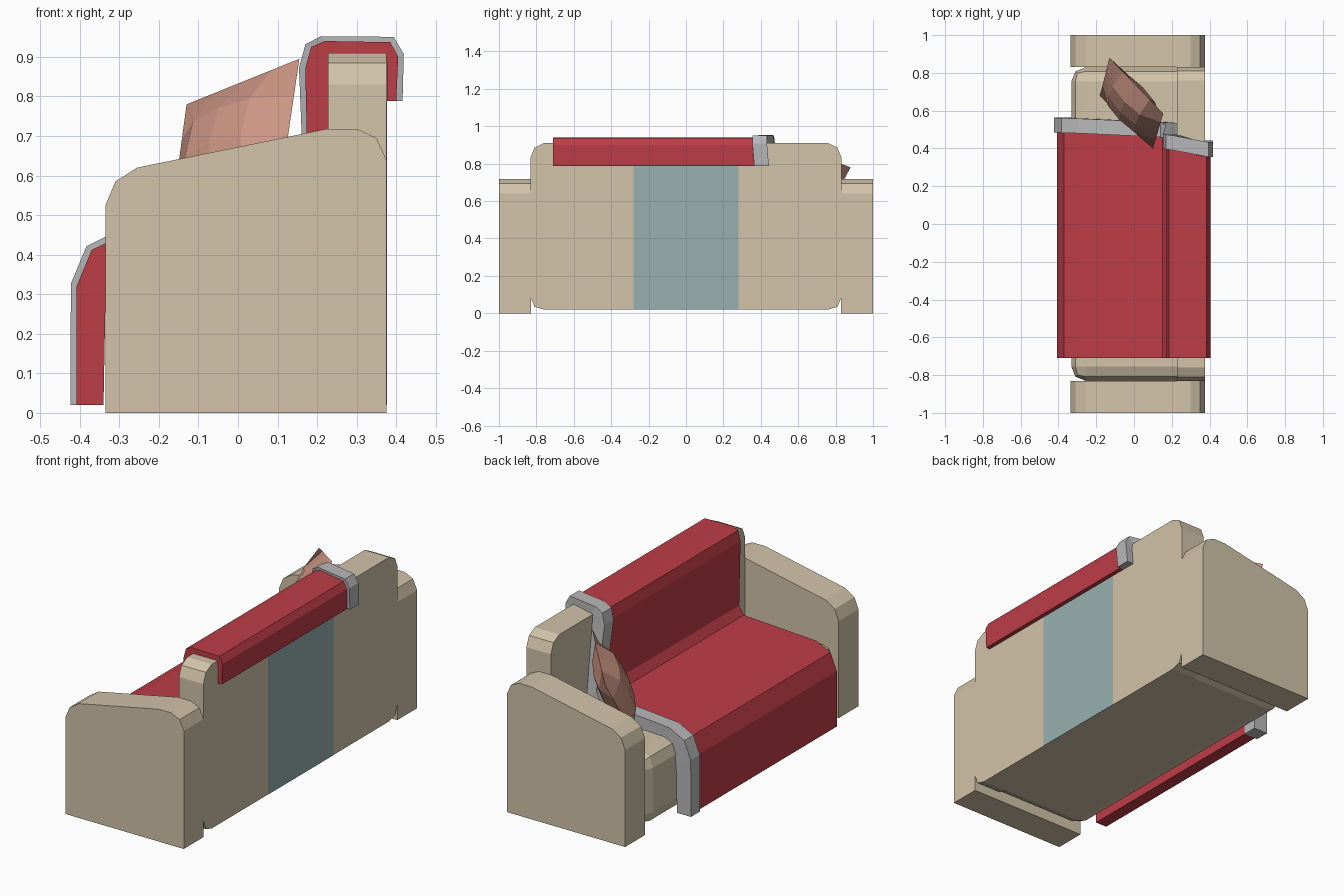
import bpy, bmesh
from mathutils import Vector

if "Cube" in bpy.data.objects:
    bpy.data.objects.remove(bpy.data.objects["Cube"])


def material(name, rgb):
    m = bpy.data.materials.new(name)
    lin = [((c / 255 + 0.055) / 1.055) ** 2.4 for c in rgb]
    m.diffuse_color = (*lin, 1)
    m.use_nodes = True
    m.node_tree.nodes["Principled BSDF"].inputs["Base Color"].default_value = m.diffuse_color
    return m


BEIGE = material("beige fabric", (210, 195, 169))
RED = material("red blanket", (190, 61, 71))
GREY = material("grey trim", (184, 184, 186))
TEAL = material("teal stripe", (151, 176, 176))
PINK = material("dusty pink", (205, 150, 132))


def finish(bm, name, mat):
    bmesh.ops.recalc_face_normals(bm, faces=bm.faces)
    me = bpy.data.meshes.new(name)
    bm.to_mesh(me)
    bm.free()
    me.materials.append(mat)
    ob = bpy.data.objects.new(name, me)
    bpy.context.collection.objects.link(ob)
    return ob


def prism(name, mat, start, end):
    """Solid between two matching outlines."""
    bm = bmesh.new()
    a = [bm.verts.new(p) for p in start]
    b = [bm.verts.new(p) for p in end]
    bm.faces.new(a)
    bm.faces.new(b)
    for i in range(len(a)):
        j = (i + 1) % len(a)
        bm.faces.new((a[i], a[j], b[j], b[i]))
    return finish(bm, name, mat)


def box(name, mat, lo, hi):
    (x0, y0, z0), (x1, y1, z1) = lo, hi
    outline = [(y0, z0), (y1, z0), (y1, z1), (y0, z1)]
    return prism(name, mat, [(x0, *p) for p in outline], [(x1, *p) for p in outline])


def strip(name, mat, outer, inner, ys0, ys1):
    """Thick bent band following a profile, with its own y at each point."""
    bm = bmesh.new()
    rings = [[bm.verts.new((o[0], s, o[1])), bm.verts.new((o[0], e, o[1])),
              bm.verts.new((i[0], e, i[1])), bm.verts.new((i[0], s, i[1]))]
             for o, i, s, e in zip(outer, inner, ys0, ys1)]
    for r, q in zip(rings, rings[1:]):
        for k in range(4):
            n = (k + 1) % 4
            bm.faces.new((r[k], r[n], q[n], q[k]))
    bm.faces.new(rings[0])
    bm.faces.new(rings[-1])
    return finish(bm, name, mat)


# Arms
arm = [(-.335, 0), (-.335, .525), (-.31, .585), (-.255, .62), (.225, .718),
       (.30, .718), (.35, .695), (.375, .64), (.375, 0)]
for side, name in ((-1, "arm_near"), (1, "arm_far")):
    prism(name, BEIGE, [(x, side * .83, z) for x, z in arm], [(x, side, z) for x, z in arm])

# Backrest with rounded corners
half = [(.76, .02), (.81, .035), (.832, .09), (.832, .83), (.81, .885), (.76, .91)]
back = half + [(-y, z) for y, z in reversed(half)]
prism("backrest", BEIGE, [(.228, *p) for p in back], [(.375, *p) for p in back])
box("back_stripe", TEAL, (.37, -.28, .02), (.3765, .28, .905))

# Seat base with rounded edges
seat = box("seat", BEIGE, (-.332, -.83, .02), (.34, .83, .41))
bev = seat.modifiers.new("rounding", "BEVEL")
bev.width = .075
bev.segments = 2

# Blanket draped over seat and back
outer = [(-.408, .02), (-.408, .32), (-.37, .412), (-.285, .452), (.15, .475), (.178, .52),
         (.17, .87), (.185, .925), (.22, .94), (.385, .937), (.405, .90), (.40, .788)]
inner = [(-.34, .02), (-.335, .285), (-.30, .36), (-.25, .395), (.20, .40), (.235, .45),
         (.235, .86), (.24, .90), (.25, .905), (.365, .905), (.377, .885), (.377, .788)]
edge = [.485, .485, .483, .48, .46, .45, .40, .395, .39, .355, .355, .365]
strip("blanket", RED, outer, inner, [-.71] * len(edge), edge)

# Raised trim along the slanted blanket edge
raised = []
for o, i in zip(outer, inner):
    d = (Vector(o) - Vector(i)).normalized() * .016
    raised.append((o[0] + d.x, o[1] + d.y))
strip("blanket_trim", GREY, raised, inner, edge, [y + .078 for y in edge])

# Pillow leaning in the corner
A, B = Vector((-.13, .88, .78)), Vector((.155, .585, .895))
C, D = Vector((.10, .40, .52)), Vector((-.18, .68, .41))
normal = (B - A).cross(C - B).normalized()
bm = bmesh.new()
N = 4
for side in (-1, 1):
    grid = []
    for j in range(N + 1):
        row = []
        for i in range(N + 1):
            u, v = i / N, j / N
            p = A.lerp(B, u).lerp(D.lerp(C, u), v)
            puff = (16 * u * (1 - u) * v * (1 - v)) ** .6
            row.append(bm.verts.new(p + normal * side * .08 * puff))
        grid.append(row)
    for j in range(N):
        for i in range(N):
            bm.faces.new((grid[j][i], grid[j][i + 1], grid[j + 1][i + 1], grid[j + 1][i]))
bmesh.ops.remove_doubles(bm, verts=bm.verts, dist=.0005)
finish(bm, "pillow", PINK)
